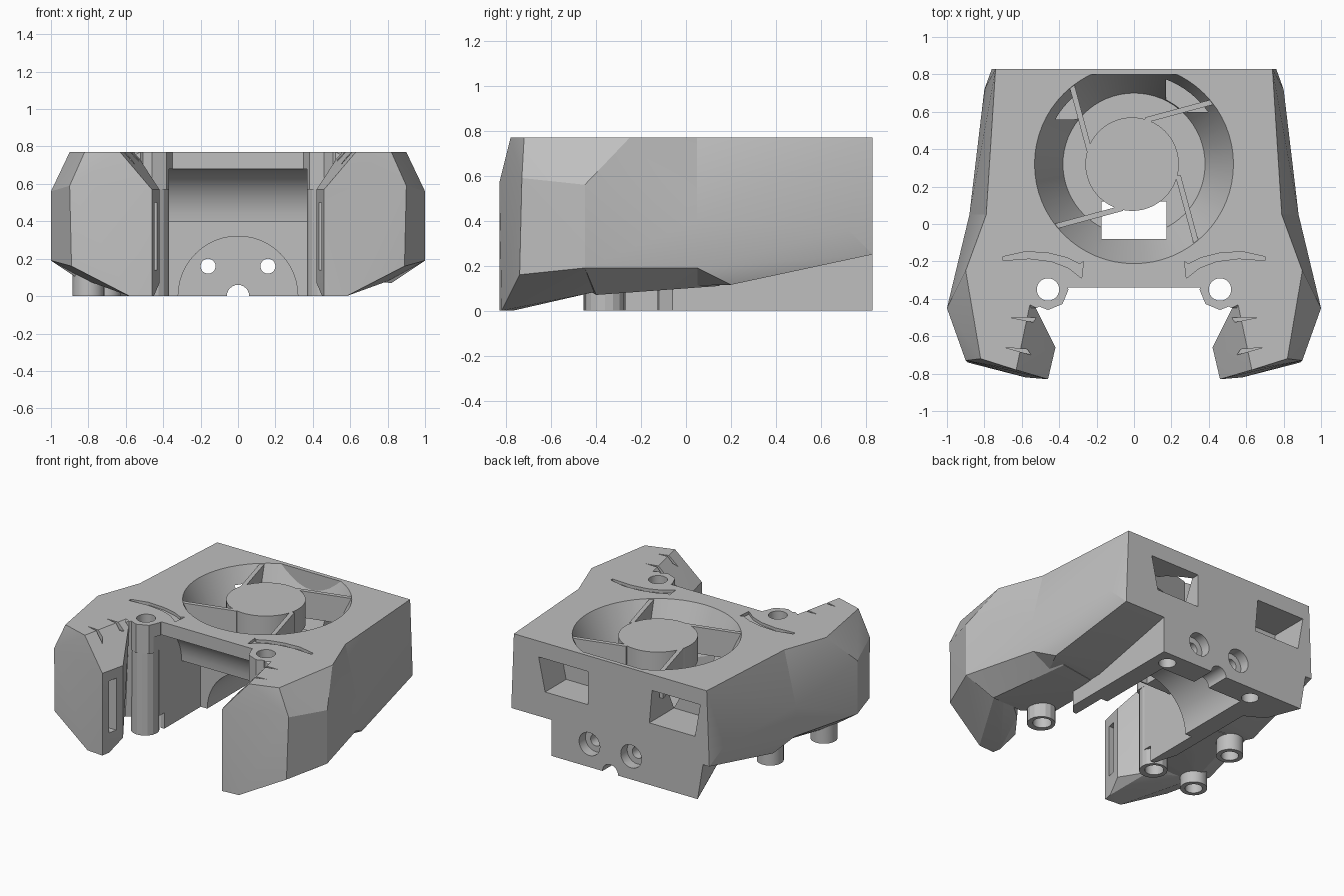
import bpy, bmesh, math
from mathutils import Matrix, Vector

cube = bpy.data.objects.get("Cube")
if cube:
    bpy.data.objects.remove(cube)

grey = bpy.data.materials.new("light grey plastic")
grey.use_nodes = True
grey.diffuse_color = (0.52, 0.52, 0.52, 1)
grey.node_tree.nodes["Principled BSDF"].inputs["Base Color"].default_value = grey.diffuse_color

TOP = 0.77
FAN = Vector((0, 0.32, 0))


def finish(name, bm):
    bmesh.ops.recalc_face_normals(bm, faces=bm.faces)
    mesh = bpy.data.meshes.new(name)
    bm.to_mesh(mesh)
    bm.free()
    mesh.materials.append(grey)
    ob = bpy.data.objects.new(name, mesh)
    bpy.context.collection.objects.link(ob)
    return ob


def hull(name, points, side=1):
    bm = bmesh.new()
    for x, y, z in points:
        bm.verts.new((x * side, y, z))
    res = bmesh.ops.convex_hull(bm, input=bm.verts)
    loose = {v for v in res["geom_interior"] if isinstance(v, bmesh.types.BMVert)}
    bmesh.ops.delete(bm, geom=list(loose), context="VERTS")
    bmesh.ops.dissolve_limit(bm, angle_limit=0.01, verts=bm.verts, edges=bm.edges)
    return finish(name, bm)


def prism(name, outline, low, high, axis="z", side=1):
    """Extrude a closed outline along one axis."""
    def place(a, b, c):
        x, y, z = {"z": (a, b, c), "x": (c, a, b), "y": (a, c, b)}[axis]
        return (x * side, y, z)
    bm = bmesh.new()
    rings = [[bm.verts.new(place(a, b, c)) for a, b in outline] for c in (low, high)]
    for ring in rings:
        bm.faces.new(ring)
    n = len(outline)
    for i in range(n):
        j = (i + 1) % n
        bm.faces.new((rings[0][i], rings[0][j], rings[1][j], rings[1][i]))
    return finish(name, bm)


def box(name, x, y, z):
    return prism(name, [(x[0], y[0]), (x[1], y[0]), (x[1], y[1]), (x[0], y[1])], *z)


def cone(name, centre, r1, r2, depth, axis="z", sides=48):
    bm = bmesh.new()
    turn = Matrix.Rotation(-math.pi / 2, 4, "X") if axis == "y" else Matrix()
    bmesh.ops.create_cone(bm, cap_ends=True, segments=sides, radius1=r1, radius2=r2,
                          depth=depth, matrix=Matrix.Translation(centre) @ turn)
    return finish(name, bm)


def combine(base, parts, operation):
    for part in parts:
        mod = base.modifiers.new("join", "BOOLEAN")
        mod.operation, mod.solver, mod.object = operation, "EXACT", part
        bpy.context.view_layer.update()
        graph = bpy.context.evaluated_depsgraph_get()
        mesh = bpy.data.meshes.new_from_object(base.evaluated_get(graph))
        base.modifiers.clear()
        base.data = mesh
        bpy.data.objects.remove(part)


# Rear housing and lower mounting block
body = hull("duct_body", [(s * x, y, z) for s in (1, -1) for x, y, z in (
    (.74, .83, TOP), (.76, .83, .25), (.75, .53, TOP), (.8, .72, .36), (.79, .05, TOP),
    (.81, .6, .4), (.88, .05, .4), (.87, .05, .19), (.81, .2, .115), (.7, -.02, .11))])
solids = [
    box("front_lip", (-.42, .42), (-.34, .2), (.11, TOP)),
    prism("lower_block", [(.45, .83), (.45, -.06), (.4, -.12), (-.36, -.28), (-.4, -.28),
                          (-.45, -.12), (-.45, .83)], 0, .4),
    hull("rear_foot", [(-.4, .83, 0), (-.67, .83, 0), (-.4, .5, 0), (-.58, .6, 0),
                       (-.72, .83, .3), (-.7, .5, .3), (-.4, .4, .3), (-.4, .83, .3)]),
]
# Fixing bosses under the right side
BOSSES = ((-.71, .09), (-.8, -.37))
for x, y in BOSSES:
    solids.append(cone("fixing_boss", (x, y, .15), .085, .085, .3, sides=32))
for s in (1, -1):
    # Flared shoulder
    solids.append(hull("shoulder", [
        (.79, .05, TOP), (.9, -.25, TOP), (.88, .05, .4), (.87, .05, .19), (1, -.45, .56),
        (1, -.45, .19), (.7, .15, .11), (.74, -.3, .11), (.82, -.4, .07), (.55, -.45, .1),
        (.38, .1, TOP), (.38, -.33, TOP), (.52, -.45, TOP), (.38, .1, .11), (.38, -.33, .11)], s))
    # Forward nozzle
    solids.append(hull("nozzle", [
        (.9, -.25, TOP), (.82, -.72, TOP), (.63, -.78, TOP), (.55, -.4, TOP), (.7, -.28, TOP),
        (1, -.45, .56), (.9, -.73, .59), (.46, -.83, .57), (.42, -.66, .57), (.54, -.5, .6),
        (1, -.45, .19), (.89, -.74, .16), (.58, -.82, 0), (.46, -.83, 0), (.45, -.77, 0),
        (.42, -.66, .07), (.54, -.5, .08), (.8, -.42, .08), (.85, -.25, .12)], s))
    # Screw column with wider collar
    solids.append(cone("screw_column", (s * .46, -.36, .3), .09, .09, .6, sides=16))
    solids.append(cone("column_collar", (s * .46, -.35, .67), .11, .11, .2, sides=8))
combine(body, solids, "UNION")

# Fan opening, flattened at the rear
fan = cone("fan_cavity", FAN + Vector((0, 0, .61)), .38, .545, .38, sides=64)
combine(fan, [box("rear_limit", (-1, 1), (.8, 1), (.3, 1))], "DIFFERENCE")

# Central channel under a curved ceiling, arch, windows and holes
arc = [(-.34 + .25 * math.sin(a), .4 + .28 * math.cos(a))
       for a in (i * math.pi / 20 for i in range(11))]
cuts = [
    prism("channel", [(-1, -.1), (-1, .68)] + arc + [(.12, .4), (.12, -.1)], -.37, .37, "x"),
    cone("arch", (0, .36, 0), .32, .32, .6, "y"),
    fan,
    box("drop_slot", (-.175, .175), (-.08, .12), (.35, .6)),
    cone("cable_notch", (0, .75, 0), .06, .06, .4, "y", 24),
    prism("left_window", [(.17, .43), (.5, .43), (.55, .66), (.17, .66)], .6, .9, "y"),
    prism("right_window", [(-.3, .43), (-.65, .43), (-.69, .66), (-.32, .66)], .56, .9, "y"),
]
for x, y in BOSSES:
    cuts.append(cone("boss_hole", (x, y, .04), .055, .055, .2, sides=24))
for s in (1, -1):
    cuts += [
        cone("column_hole", (s * .46, -.35, .4), .06, .06, 1, sides=24),
        cone("rear_bolt_hole", (s * .16, .7, .16), .04, .04, .5, "y", 24),
        cone("rear_bolt_recess", (s * .16, .83, .16), .08, .08, .14, "y", 24),
        cone("underside_hole", (s * .34, .73, 0), .055, .055, .2, sides=24),
        box("nozzle_slot", sorted((s * .38, s * .56)), (-.775, -.715), (.14, .5)),
        # Crescent groove and nozzle creases
        prism("crescent", [(.27, -.2), (.28, -.29), (.35, -.235), (.44, -.2), (.56, -.185),
                           (.7, -.195), (.7, -.175), (.58, -.148), (.46, -.155),
                           (.36, -.18), (.29, -.215)], TOP - .02, 1, "z", s),
        prism("rear_crease", [(.52, -.5), (.66, -.5), (.54, -.525)], .72, 1, "z", s),
        prism("front_crease", [(.55, -.7), (.69, -.66), (.57, -.67)], .7, 1, "z", s),
    ]
combine(body, cuts, "DIFFERENCE")

# Hub and four tangential vanes
cone("fan_hub", FAN + Vector((-.01, 0, .68)), .25, .25, .17, sides=64)
for i in range(4):
    turn = Matrix.Rotation(i * math.pi / 2, 2)
    flat = [turn @ Vector(p) + FAN.xy
            for p in ((-.35, .43), (-.32, .43), (-.22, .06), (-.25, .06))]
    prism("fan_vane_%d" % (i + 1), flat, .58, TOP - .005)

# Smooth curved walls while keeping the facets crisp
for ob in bpy.context.scene.objects:
    if ob.type == "MESH":
        bpy.ops.object.select_all(action="DESELECT")
        ob.select_set(True)
        bpy.context.view_layer.objects.active = ob
        bpy.ops.object.shade_smooth_by_angle(angle=math.radians(16))
